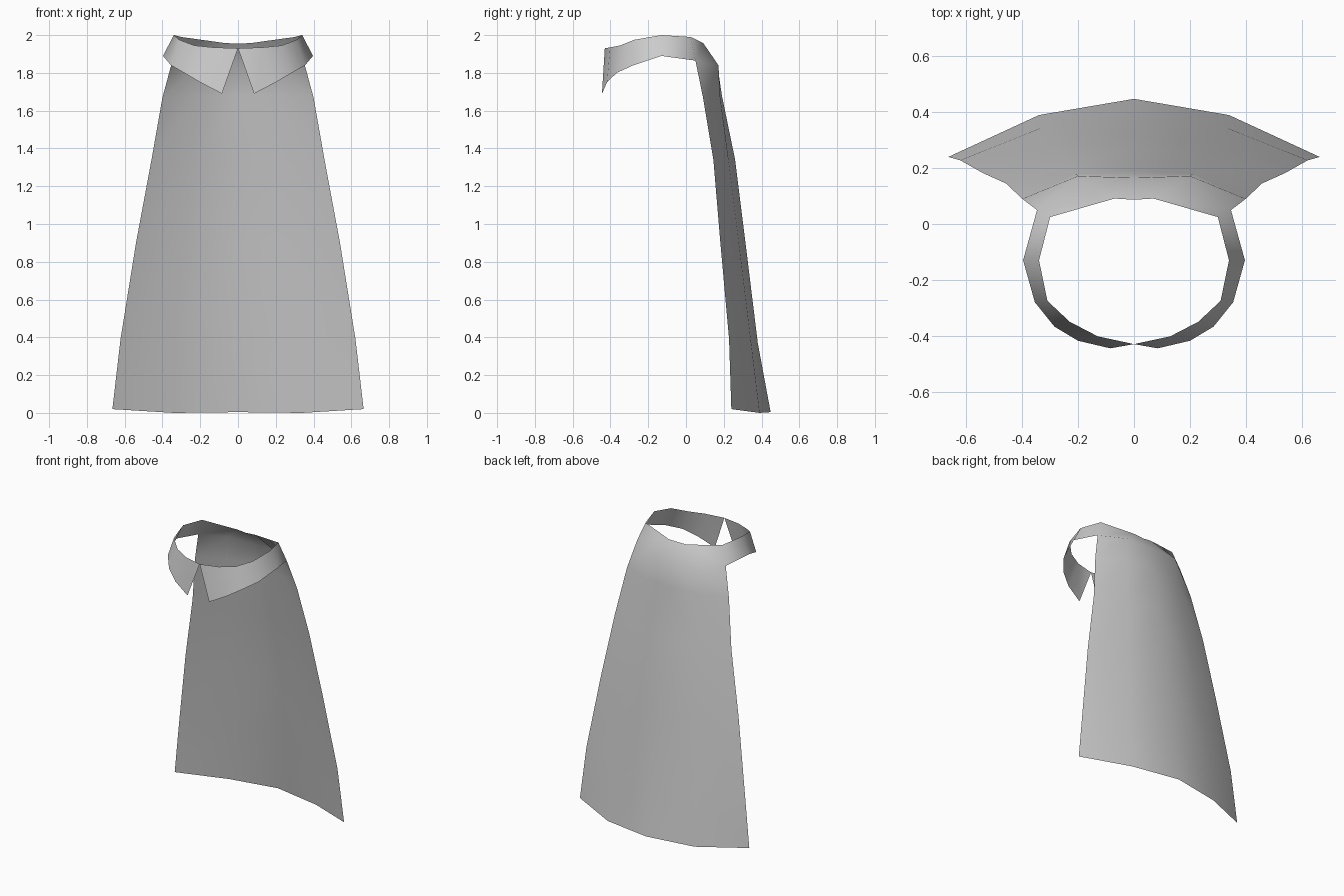
import bpy
import bmesh

default_cube = bpy.data.objects.get("Cube")
if default_cube:
    bpy.data.objects.remove(default_cube, do_unlink=True)

# One plain cloth colour
cloth = bpy.data.materials.new("grey_cloth")
cloth.use_nodes = True
grey = (0.6, 0.6, 0.6, 1)
cloth.diffuse_color = grey
cloth.node_tree.nodes["Principled BSDF"].inputs["Base Color"].default_value = grey


def loft(bm, rows):
    """Join neighbouring rows of points with quads."""
    grid = [[bm.verts.new(point) for point in row] for row in rows]
    for upper, lower in zip(grid, grid[1:]):
        for i in range(len(upper) - 1):
            bm.faces.new((upper[i], upper[i + 1], lower[i + 1], lower[i]))


# Left half of the hanging cloth: spine, middle fold and side edge of each row
neck_top, neck_base = (.3, .025, 1.99), (.347, .05, 1.865)
cape_rows = [
    [(0, .087, 1.955), (.07, .091, 1.958), neck_top],
    [(0, .165, 1.85), (.2, .172, 1.84), neck_base],
    [(0, .19, 1.68), (.21, .18, 1.68), (.4, .09, 1.67)],
    [(0, .26, 1.34), (.24, .225, 1.34), (.458, .145, 1.34)],
    [(0, .315, .9), (.28, .28, .9), (.54, .182, .9)],
    [(0, .38, .37), (.33, .345, .37), (.622, .228, .39)],
    [(0, .448, .004), (.34, .39, 0), (.665, .24, .02)],
]

# Left half of the collar band, from the neck round to the pointed front
collar_top = [neck_top, (.34, -.13, 2), (.31, -.275, 1.975),
              (.23, -.35, 1.945), (.13, -.402, 1.935), (0, -.43, 1.93)]
collar_base = [neck_base, (.397, -.13, 1.89), (.355, -.28, 1.84),
               (.285, -.367, 1.8), (.2, -.418, 1.75), (.085, -.445, 1.69)]

# Cape and collar are one continuous sheet of cloth
bm = bmesh.new()
loft(bm, cape_rows)
loft(bm, [collar_top, collar_base])
bmesh.ops.remove_doubles(bm, verts=bm.verts, dist=0.001)
for face in bm.faces:
    face.smooth = True
mesh = bpy.data.meshes.new("cape_with_collar")
bm.to_mesh(mesh)
bm.free()
mesh.materials.append(cloth)

cape = bpy.data.objects.new("cape_with_collar", mesh)
bpy.context.collection.objects.link(cape)

# Mirror to the right half, welding the spine and the collar clasp
mirror = cape.modifiers.new("mirror_halves", "MIRROR")
mirror.use_axis[0] = True
mirror.use_clip = True
mirror.merge_threshold = 0.001
